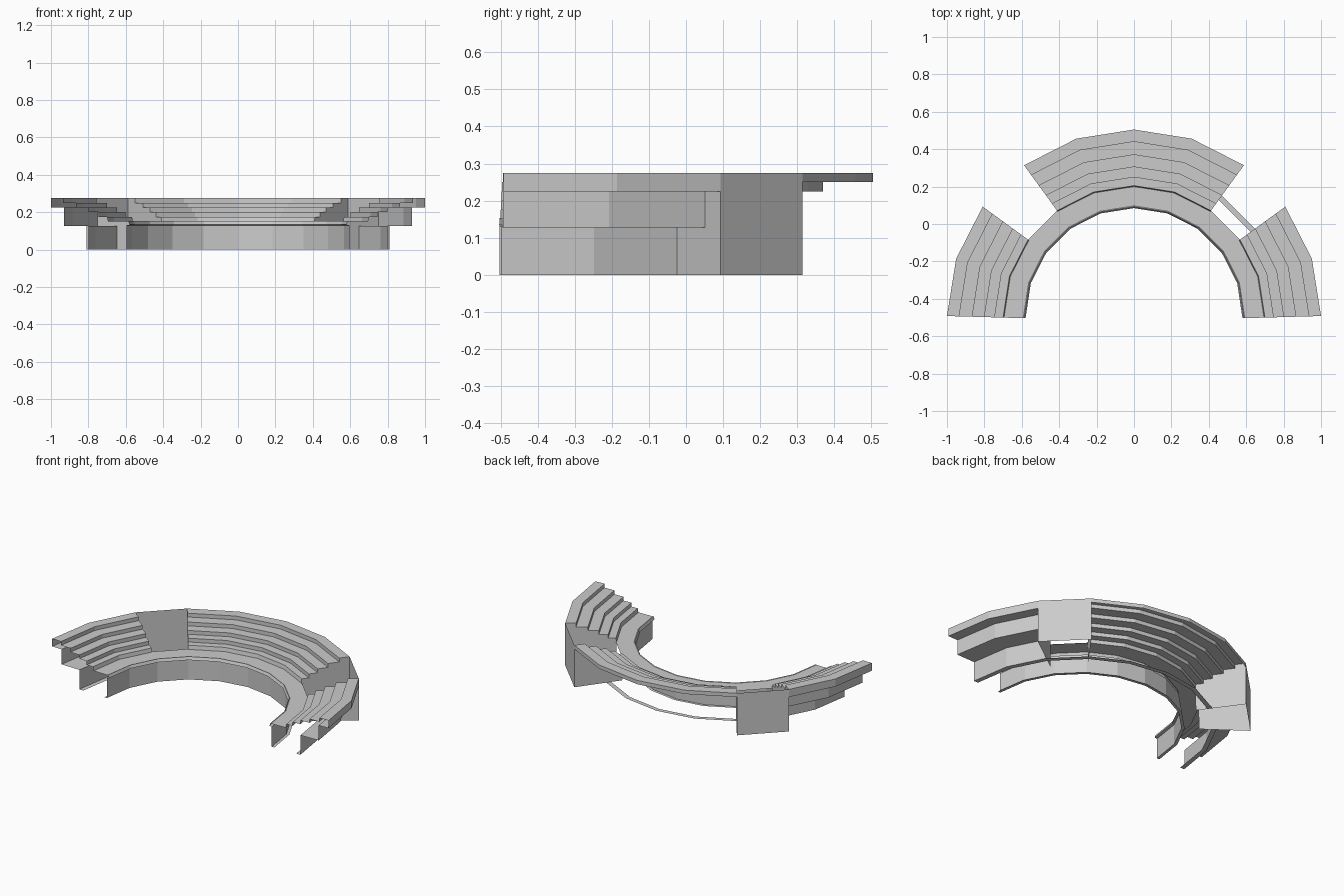
import bpy, bmesh, math

if "Cube" in bpy.data.objects:
    bpy.data.objects.remove(bpy.data.objects["Cube"])

CY = -0.495          # centre of all the arcs
STEP = 18            # degrees per flat facet


def point(r, deg, z):
    a = math.radians(deg)
    x, y = r * math.cos(a), CY + r * math.sin(a)
    if deg in (0, 180):                      # front ends are cut slightly askew
        y = -0.492 - (1 - r) * 0.028
    return (x, y, z)


def make_object(name, bm):
    bmesh.ops.remove_doubles(bm, verts=bm.verts, dist=1e-5)
    mesh = bpy.data.meshes.new(name)
    bm.to_mesh(mesh)
    bm.free()
    obj = bpy.data.objects.new(name, mesh)
    bpy.context.collection.objects.link(obj)
    return obj


def sweep(name, profile, start, end):
    """Sweep an open (radius, height) profile around the arc as a faceted sheet."""
    bm = bmesh.new()
    rows = [[bm.verts.new(point(r, d, z)) for r, z in profile]
            for d in range(start, end + 1, STEP)]
    for a, b in zip(rows, rows[1:]):
        for i in range(len(profile) - 1):
            bm.faces.new((a[i], a[i + 1], b[i + 1], b[i]))
    return make_object(name, bm)


def radial_wall(name, outline, deg):
    bm = bmesh.new()
    bm.faces.new([bm.verts.new(point(r, deg, z)) for r, z in outline])
    return make_object(name, bm)


# Stepped seating profile, from the walkway up to the back rim
radii = [0.70, 0.745, 0.80, 0.865, 0.935]
steps = [(0.695, 0.15)]
z = 0.15
for i, r in enumerate(radii):
    z += 0.025
    outer = radii[i + 1] if i + 1 < len(radii) else 1.0
    steps += [(r, z), (outer, z)]

# Front wall with lip and walkway, continuous around the whole arc
sweep("front_wall_walkway",
      [(0.615, 0), (0.596, 0), (0.596, 0.13), (0.58, 0.134),
       (0.588, 0.153), (0.592, 0.15), (0.70, 0.15)], 0, 180)

# Low foot strip under the outer edge
sweep("foot_strip", [(0.77, 0), (0.80, 0)], 0, 126)
sweep("foot_strip_left", [(0.77, 0), (0.80, 0)], 144, 180)

# Centre stand, open at the back
sweep("centre_seating", steps + [(1.0, 0.25)], 54, 126)

# Side stands with overhanging outer walls
outer_wall = [(1.0, 0.275), (1.0, 0.225), (0.93, 0.225), (0.93, 0.127),
              (0.80, 0.127), (0.80, 0)]
for side, a, b in (("right", 0, 36), ("left", 144, 180)):
    sweep(side + "_seating", steps, a, b)
    sweep(side + "_outer_wall", outer_wall, a, b)

# Gateways: a flat back wall and the two side walls of each passage
for side, a, b in (("right", 36, 54), ("left", 126, 144)):
    sweep(side + "_gate_back", [(1.0, 0), (1.0, 0.275)], a, b)
    for d in (a, b):
        radial_wall(f"{side}_gate_side_{d}", steps + [(1.0, 0), (0.70, 0)], d)
